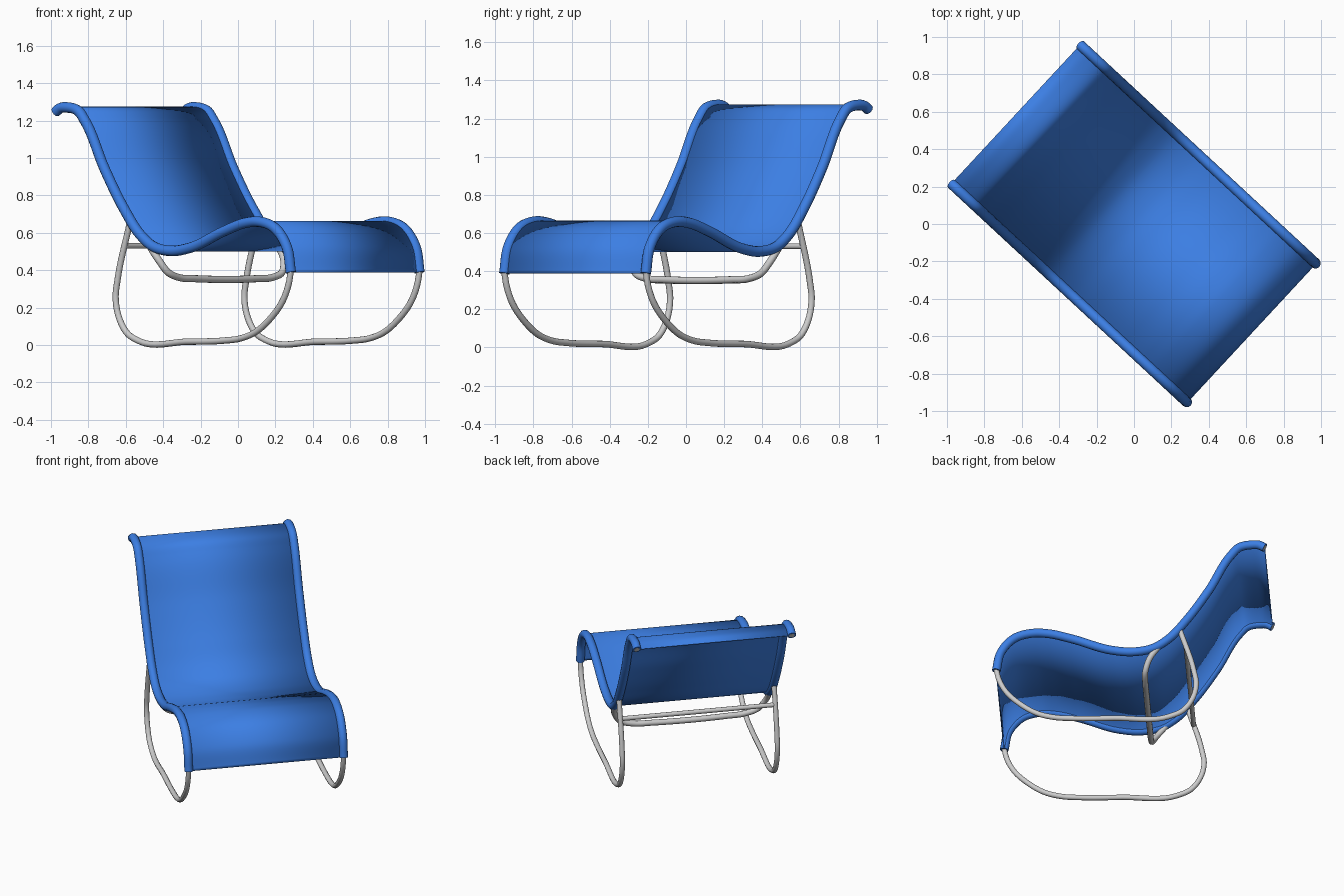
import bpy, bmesh, math
from mathutils import Vector

if "Cube" in bpy.data.objects:
    bpy.data.objects.remove(bpy.data.objects["Cube"])

ANGLE = -math.atan2(0.68, 0.733)   # chair is turned in plan
HALF = 0.506                       # rail offset from centre line

blue = bpy.data.materials.new("blue_fabric")
blue.diffuse_color = (0.045, 0.21, 0.77, 1)
blue.use_nodes = True
blue.node_tree.nodes["Principled BSDF"].inputs["Base Color"].default_value = blue.diffuse_color


def smooth(pts, n=8):
    """Smooth path through points (chord-weighted Hermite)."""
    p = [Vector(q) for q in pts]
    d = [(b - a).length for a, b in zip(p, p[1:])]
    m = [(p[1] - p[0]) / d[0]]
    for i in range(1, len(p) - 1):
        a, b = (p[i] - p[i - 1]) / d[i - 1], (p[i + 1] - p[i]) / d[i]
        m.append((a * d[i] + b * d[i - 1]) / (d[i] + d[i - 1]))
    m.append((p[-1] - p[-2]) / d[-1])
    out = []
    for i in range(len(d)):
        for k in range(n):
            t = k / n
            out.append(p[i] * (2*t**3 - 3*t*t + 1) + m[i] * d[i] * (t**3 - 2*t*t + t)
                       + p[i + 1] * (3*t*t - 2*t**3) + m[i + 1] * d[i] * (t**3 - t*t))
    return out + [p[-1]]


def add(name, data, mat=None):
    ob = bpy.data.objects.new(name, data)
    bpy.context.collection.objects.link(ob)
    ob.rotation_euler.z = ANGLE
    if mat:
        data.materials.append(mat)
    return ob


def tube(name, path, radius, mat=None):
    cu = bpy.data.curves.new(name, 'CURVE')
    cu.dimensions = '3D'
    cu.bevel_depth = radius
    cu.bevel_resolution = 4
    cu.use_fill_caps = True
    sp = cu.splines.new('POLY')
    sp.points.add(len(path) - 1)
    for pt, co in zip(sp.points, path):
        pt.co = (*co, 1)
    return add(name, cu, mat)


# side profiles as (forward, height)
rail = [(-.861, 1.247), (-.825, 1.267), (-.775, 1.27), (-.693, 1.25), (-.648, 1.2),
        (-.503, .941), (-.357, .722), (-.248, .594), (-.153, .529), (-.015, .503),
        (.116, .519), (.372, .61), (.518, .652), (.607, .66), (.737, .626),
        (.825, .524), (.855, .388)]
leg = [(.855, .40), (.84, .33), (.798, .24), (.70, .137), (.593, .067), (.48, .034),
       (.37, .024), (.1, .018), (-.248, .02), (-.335, .06), (-.40, .15), (-.423, .257),
       (-.408, .353), (-.32, .652)]

# fabric sleeves on the rails, and the legs below them
for side, y in (("left", -HALF), ("right", HALF)):
    tube(side + "_rail_sleeve", smooth([(s, y, z) for s, z in rail]), 0.028, blue)
    tube(side + "_leg", smooth([(s, y, z) for s, z in leg]), 0.017)
    # tube end showing at the top of the sleeve
    tube(side + "_rail_end", [(-.862, y, 1.2463), (-.835, y, 1.262)], 0.018)

# fabric sheet stretched between the rails
bm = bmesh.new()
rows = [[bm.verts.new((p.x, y, p.z)) for y in (-HALF, HALF)]
        for p in smooth([(s, 0, z) for s, z in rail])]
for a, b in zip(rows, rows[1:]):
    f = bm.faces.new((a[0], b[0], b[1], a[1]))
    f.smooth = True
me = bpy.data.meshes.new("seat_fabric")
bm.to_mesh(me)
bm.free()
sheet = add("seat_fabric", me, blue)
sol = sheet.modifiers.new("thickness", 'SOLIDIFY')
sol.thickness = 0.008
sol.offset = 0

# straight cross bar between the rear legs
tube("rear_cross_bar", [(-.357, -HALF, .53), (-.357, HALF, .53)], 0.015)

# U-shaped support bar under the seat
arm = [(-.20, .506, .56), (-.12, .49, .45), (-.095, .45, .39), (-.09, .36, .36), (-.09, .25, .355)]
tube("under_seat_support",
     smooth(arm + [(s, -y, z) for s, y, z in reversed(arm)]), 0.019)
